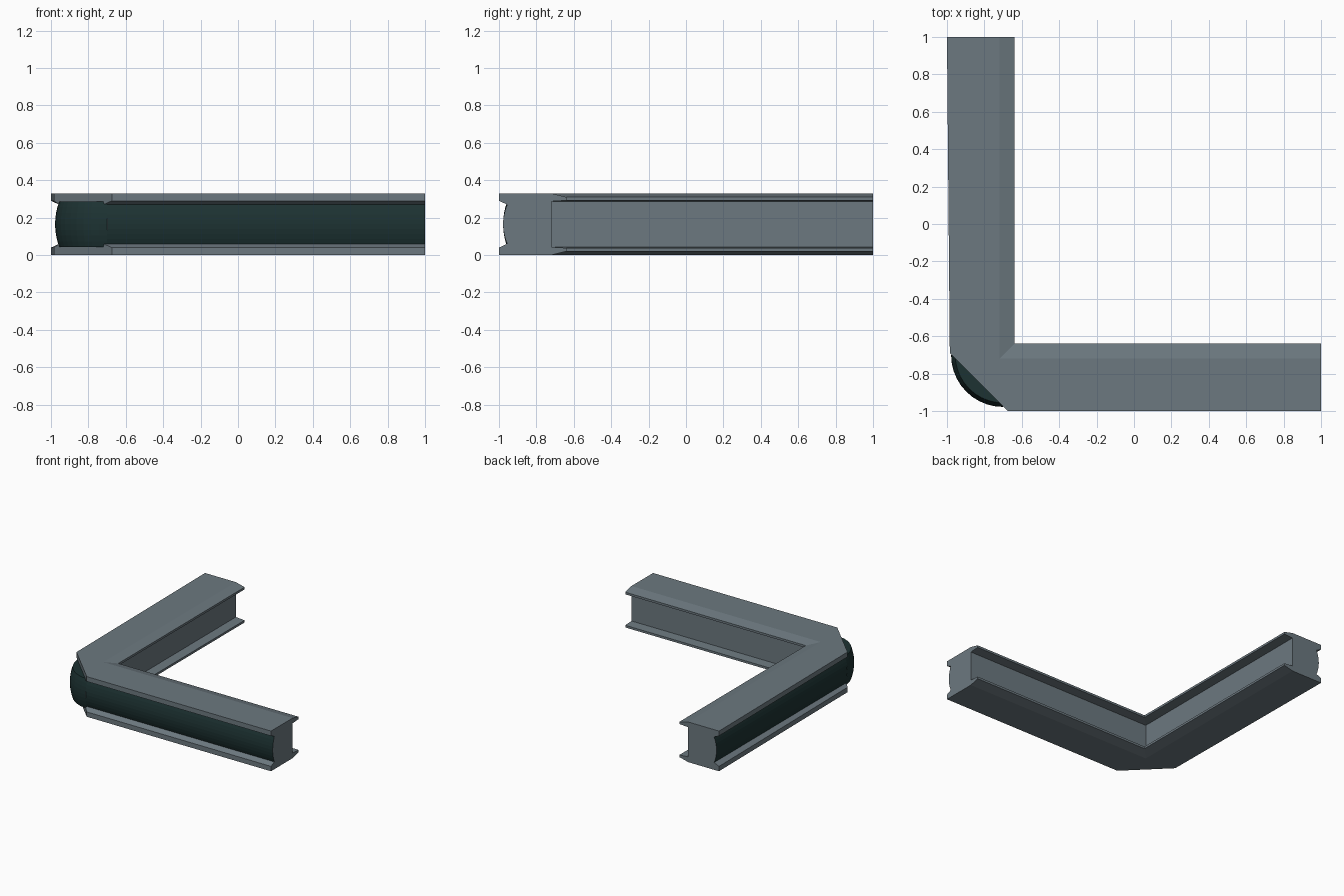
import bpy, bmesh, math
from mathutils import Vector

if "Cube" in bpy.data.objects:
    bpy.data.objects.remove(bpy.data.objects["Cube"])

H, MID = 0.33, 0.165


def material(name, rgb):
    m = bpy.data.materials.new(name)
    m.diffuse_color = (*rgb, 1)
    m.use_nodes = True
    m.node_tree.nodes["Principled BSDF"].inputs["Base Color"].default_value = m.diffuse_color
    return m


steel = material("steel", (0.15, 0.19, 0.215))
dark = material("dark_pad", (0.012, 0.032, 0.032))


def finish(bm, name, mats):
    bmesh.ops.recalc_face_normals(bm, faces=bm.faces[:])
    me = bpy.data.meshes.new(name)
    bm.to_mesh(me)
    bm.free()
    for m in mats:
        me.materials.append(m)
    ob = bpy.data.objects.new(name, me)
    bpy.context.collection.objects.link(ob)
    return ob


def bulge(half, n=8):
    # padded face: depth from the outer edge and height, bottom to top
    return [(0.022 + 0.022 * t * t, MID + half * t)
            for t in (2 * i / n - 1 for i in range(n + 1))]


# Rail section: depth from outer edge, height
pad = bulge(0.105)
upper = [(0, 0.29), (0, H), (0.28, H), (0.36, 0.31), (0.36, 0.292), (0.28, 0.287)]
lower = [(d, H - z) for d, z in reversed(upper)]
profile = pad + upper + lower

# L-shaped frame: section swept along two arms with a mitred corner
bm = bmesh.new()
rings = []
for k in range(3):
    ring = []
    for d, z in profile:
        o = -1 + d
        taper = 0.018 if d == 0 else 0
        ring.append(bm.verts.new([(1, o, z), (o + taper, o, z), (o, 1, z)][k]))
    rings.append(ring)
n = len(profile)
for a, b in zip(rings, rings[1:]):
    for i in range(n):
        j = (i + 1) % n
        f = bm.faces.new((a[i], a[j], b[j], b[i]))
        f.material_index = 1 if i < len(pad) - 1 else 0
bm.faces.new(rings[0])
bm.faces.new(rings[2])

# Diagonal cut across the outer corner
cut = bmesh.ops.bisect_plane(
    bm, geom=bm.verts[:] + bm.edges[:] + bm.faces[:],
    plane_co=Vector((-0.985, -0.69, 0)), plane_no=Vector((-1, -1, 0)).normalized(),
    clear_outer=True)
edges = [e for e in cut["geom_cut"] if isinstance(e, bmesh.types.BMEdge)]
filled = bmesh.ops.holes_fill(bm, edges=edges, sides=0)
for f in filled["faces"]:
    f.material_index = 0
finish(bm, "corner_frame", [steel, dark])

# Rounded corner pad: quarter lathe around the inside of the bend
c, steps = -0.70, 10
section = [(0.17, 0.045)] + [(0.30 - d, z) for d, z in bulge(0.122)] + [(0.17, 0.285)]
bm = bmesh.new()
cols = []
for s in range(steps + 1):
    a = math.pi + math.pi / 2 * s / steps
    cols.append([bm.verts.new((c + r * math.cos(a), c + r * math.sin(a), z))
                 for r, z in section])
for a, b in zip(cols, cols[1:]):
    for i in range(len(section) - 1):
        bm.faces.new((a[i], a[i + 1], b[i + 1], b[i]))
finish(bm, "corner_pad", [dark])
